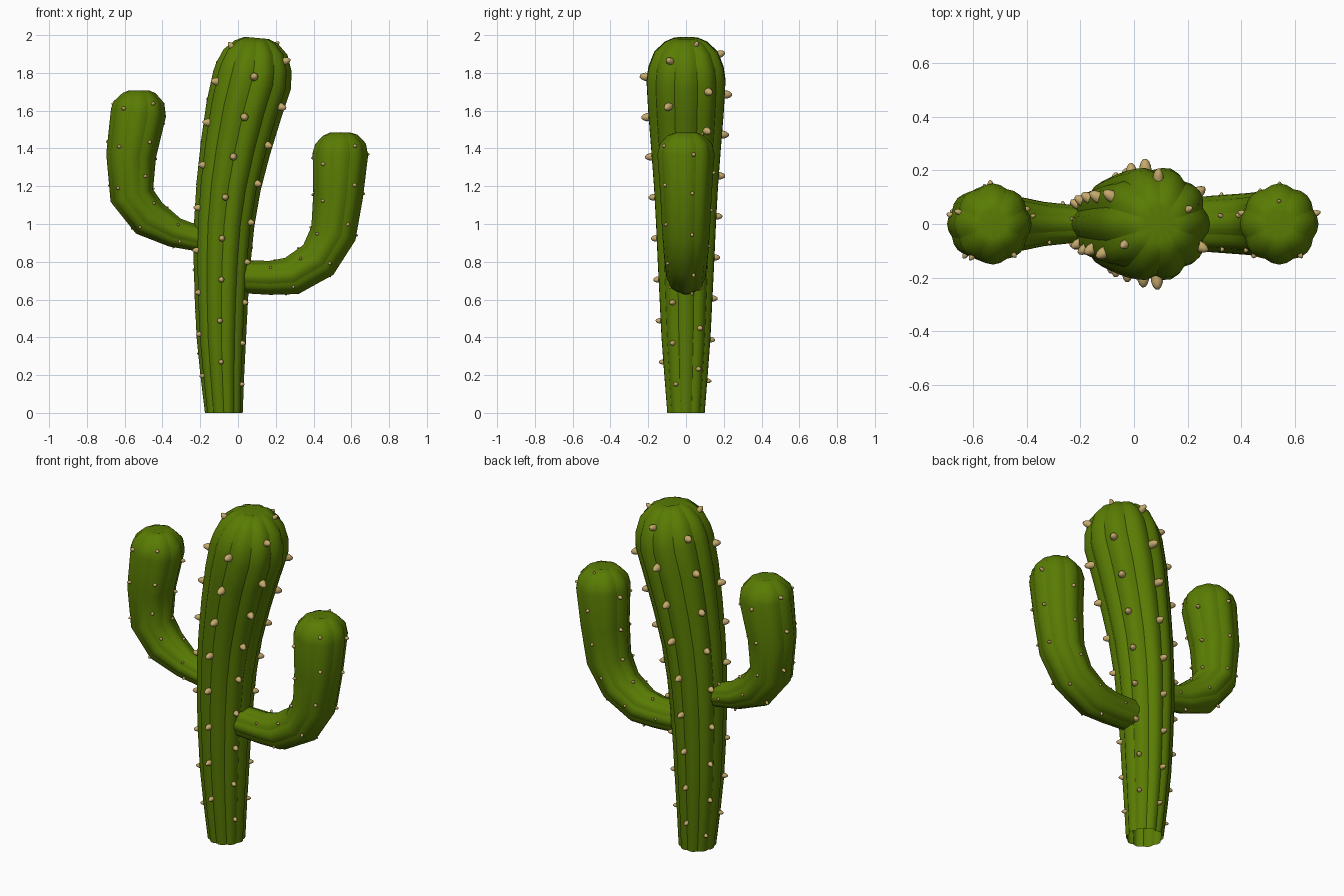
import bpy, bmesh, math, random
from mathutils import Vector

if "Cube" in bpy.data.objects:
    bpy.data.objects.remove(bpy.data.objects["Cube"])

random.seed(4)


def material(name, rgb):
    m = bpy.data.materials.new(name)
    m.diffuse_color = (*rgb, 1)
    m.use_nodes = True
    m.node_tree.nodes["Principled BSDF"].inputs["Base Color"].default_value = m.diffuse_color
    return m


GREEN = material("cactus green", (0.1, 0.2, 0.001))
TAN = material("spine tan", (0.56, 0.4, 0.15))


def finish(bm, name, mat):
    me = bpy.data.meshes.new(name)
    bm.to_mesh(me)
    bm.free()
    me.materials.append(mat)
    ob = bpy.data.objects.new(name, me)
    bpy.context.collection.objects.link(ob)
    for p in me.polygons:
        p.use_smooth = True
    return ob


def frames(path, start):
    """Centre, radius and tangent for every ring of an (x, z, radius) path."""
    pts = [Vector((x, 0, z)) for x, z, r in path]
    out = []
    for i, p in enumerate(pts):
        a, b = pts[max(i - 1, 0)], pts[min(i + 1, len(pts) - 1)]
        t = start if i == 0 else (b - a).normalized()
        out.append((p, path[i][2], t))
    return out


def around(t, ang):
    side = Vector((t.z, 0, -t.x))
    return side * math.cos(ang) + Vector((0, 1.03, 0)) * math.sin(ang)


def ribbed_tube(name, fr, ribs, depth, dip):
    """Open-bottomed tube with rounded ribs, sharp grooves and a sunken crown."""
    bm = bmesh.new()
    n = ribs * 4
    rings = []
    for p, r, t in fr:
        ring = []
        for k in range(n):
            a = math.tau * k / n
            groove = depth * (1 - abs(math.cos(ribs * a / 2)))
            ring.append(bm.verts.new(p + around(t, a) * r * (1 - groove)))
        rings.append(ring)
    for a, b in zip(rings, rings[1:]):
        for k in range(n):
            bm.faces.new((a[k], a[(k + 1) % n], b[(k + 1) % n], b[k]))
    pole = bm.verts.new(fr[-1][0] - fr[-1][2] * dip)
    for k in range(n):
        bm.faces.new((rings[-1][k], rings[-1][(k + 1) % n], pole))
    # keep the grooves crisp
    for a, b in zip(rings, rings[1:]):
        for k in range(2, n, 4):
            bm.edges.get((a[k], b[k])).smooth = False
    return finish(bm, name, GREEN)


def add_spine(bm, base, d, r, length):
    u = d.orthogonal().normalized()
    v = d.cross(u)
    rings = []
    for h, w in ((-0.4, 1), (0.3, 1), (0.7, 0.7), (0.95, 0.3)):
        rings.append([bm.verts.new(base + d * h * length + (u * math.cos(k * math.tau / 8) + v * math.sin(k * math.tau / 8)) * w * r)
                      for k in range(8)])
    for a, b in zip(rings, rings[1:]):
        for k in range(8):
            bm.faces.new((a[k], a[(k + 1) % 8], b[(k + 1) % 8], b[k]))
    bm.faces.new(rings[-1])


def spines(name, fr, rows, step, starts, scale):
    """Rows of blunt spines; starts gives the first distance along each row."""
    bm = bmesh.new()
    lens = [0]
    for a, b in zip(fr, fr[1:]):
        lens.append(lens[-1] + (b[0] - a[0]).length)
    for ang, s in zip(rows, starts):
        while s < lens[-1]:
            i = max(k for k in range(len(fr) - 1) if lens[k] <= s)
            f = (s - lens[i]) / (lens[i + 1] - lens[i])
            (p, r, t), (p2, r2, t2) = fr[i], fr[i + 1]
            th = math.radians(ang + random.uniform(-4, 4))
            q = p.lerp(p2, f)
            rad = r + (r2 - r) * f
            tt = t.lerp(t2, f).normalized()
            out = around(tt, th)
            slope = (r2 - r) / (lens[i + 1] - lens[i])
            d = (out - tt * slope).normalized()
            size = scale * min(max(rad, 0.1), 0.2)
            add_spine(bm, q + out * rad * 0.96, d, size, size * 1.9)
            s += step
    return finish(bm, name, TAN)


# trunk leaning to the right
up = Vector((0, 0, 1))
trunk = frames([(-0.075, 0, 0.1), (-0.083, 0.2, 0.116), (-0.088, 0.4, 0.131), (-0.088, 0.6, 0.141),
                (-0.084, 0.8, 0.151), (-0.073, 1.0, 0.16), (-0.05, 1.2, 0.171), (-0.014, 1.4, 0.186),
                (0.03, 1.6, 0.202), (0.074, 1.76, 0.211), (0.085, 1.83, 0.201), (0.093, 1.91, 0.17),
                (0.097, 1.963, 0.115), (0.099, 1.985, 0.065)], up)
ribbed_tube("trunk", trunk, 10, 0.09, 0.02)
spines("trunk_spines", trunk, (-90, -30, 30, 90, 150, 210), 0.218,
       (0.27, 0.15, 0.23, 0.17, 0.1, 0.2), 0.108)

# right arm, lower
right = frames([(0.035, 0.72, 0.087), (0.17, 0.715, 0.09), (0.285, 0.725, 0.102), (0.425, 0.81, 0.112),
                (0.505, 0.95, 0.122), (0.53, 1.15, 0.132), (0.542, 1.37, 0.147), (0.543, 1.425, 0.134),
                (0.541, 1.47, 0.092), (0.541, 1.485, 0.052)], Vector((1, 0, 0)))
ribbed_tube("right_arm", right, 8, 0.07, 0.015)
spines("right_arm_spines", right, (-126, -54, 18, 90, 162), 0.2,
       (0.14, 0.24, 0.2, 0.1, 0.17), 0.075)

# left arm, higher
left = frames([(-0.1, 0.905, 0.062), (-0.22, 0.925, 0.068), (-0.335, 0.955, 0.08), (-0.47, 1.03, 0.107),
               (-0.562, 1.15, 0.117), (-0.566, 1.36, 0.132), (-0.527, 1.59, 0.147), (-0.524, 1.645, 0.134),
               (-0.523, 1.693, 0.087), (-0.523, 1.708, 0.052)], Vector((-1, 0, 0.1)).normalized())
ribbed_tube("left_arm", left, 8, 0.07, 0.015)
spines("left_arm_spines", left, (-126, -54, 18, 90, 162), 0.2,
       (0.2, 0.24, 0.15, 0.17, 0.22), 0.075)
